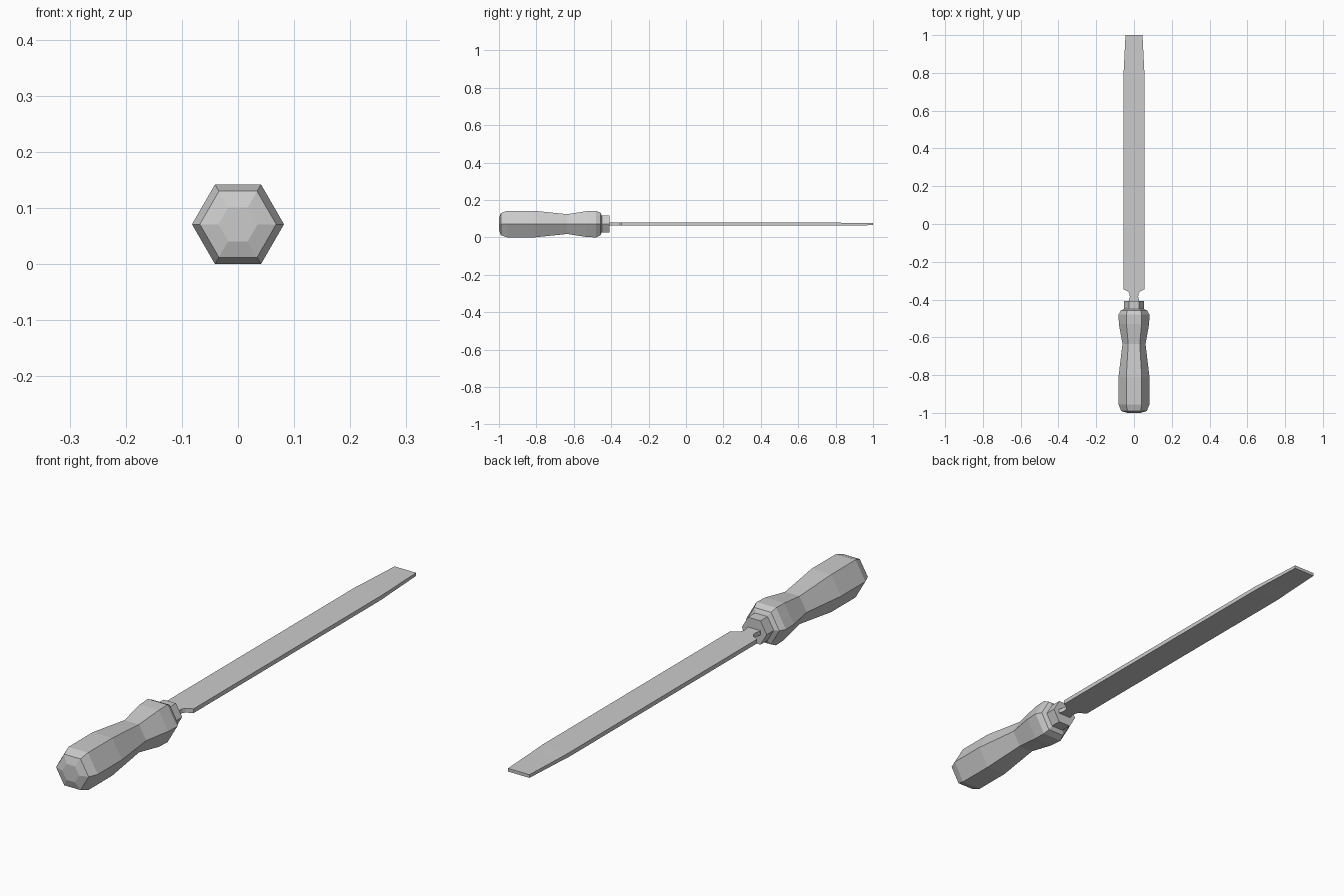
import bpy
import bmesh
from math import cos, sin, pi

cube = bpy.data.objects.get("Cube")
if cube:
    bpy.data.objects.remove(cube, do_unlink=True)

MID_Z = 0.071

grey = bpy.data.materials.new("light_grey")
grey.use_nodes = True
colour = (0.6, 0.6, 0.6, 1)
grey.diffuse_color = colour
grey.node_tree.nodes["Principled BSDF"].inputs["Base Color"].default_value = colour


def loft(name, rings):
    """Skin closed rings of points and cap both ends."""
    bm = bmesh.new()
    loops = [[bm.verts.new(p) for p in ring] for ring in rings]
    n = len(loops[0])
    for a, b in zip(loops, loops[1:]):
        for i in range(n):
            j = (i + 1) % n
            bm.faces.new((a[i], a[j], b[j], b[i]))
    bm.faces.new(loops[0][::-1])
    bm.faces.new(loops[-1])
    bmesh.ops.recalc_face_normals(bm, faces=bm.faces)
    mesh = bpy.data.meshes.new(name)
    bm.to_mesh(mesh)
    bm.free()
    mesh.materials.append(grey)
    obj = bpy.data.objects.new(name, mesh)
    bpy.context.collection.objects.link(obj)


def hexagon(y, r):
    return [(r * cos(i * pi / 3), y, MID_Z + r * sin(i * pi / 3)) for i in range(6)]


def slab(y, w, t):
    return [(x * w, y, MID_Z + z * t) for x, z in ((-1, -1), (1, -1), (1, 1), (-1, 1))]


# Hexagonal grip: rounded butt, narrow waist, swelling near the ferrule
grip = [(-1, 0.035), (-0.99, 0.068), (-0.955, 0.082), (-0.81, 0.082),
        (-0.635, 0.061), (-0.53, 0.08), (-0.48, 0.082), (-0.458, 0.07), (-0.45, 0.052)]
loft("handle", [hexagon(y, r) for y, r in grip])

# Collar where the blade enters the grip
loft("ferrule", [hexagon(y, 0.052) for y in (-0.455, -0.408)])

# Flat blade with tang, shoulders and a tapered tip: y, half width, half thickness
blade = [(-0.43, 0.028, 0.008), (-0.405, 0.027, 0.008), (-0.385, 0.022, 0.008),
         (-0.368, 0.024, 0.008), (-0.358, 0.031, 0.008), (-0.345, 0.056, 0.008),
         (0.78, 0.056, 0.008), (0.84, 0.053, 0.007), (1, 0.045, 0.006)]
loft("blade", [slab(y, w, t) for y, w, t in blade])
